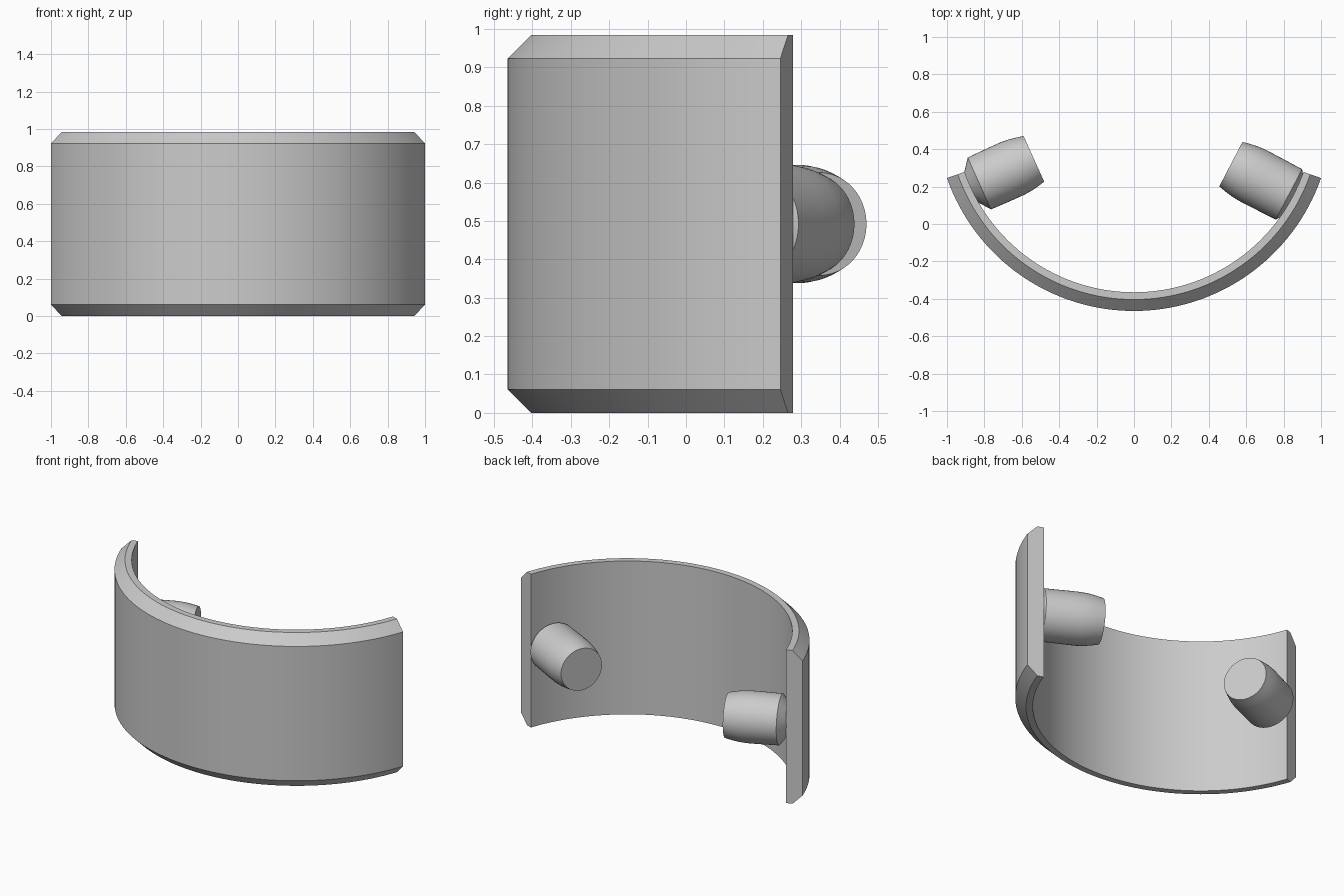
import bpy, bmesh, math
from mathutils import Matrix, Vector

cube = bpy.data.objects.get("Cube")
if cube:
    bpy.data.objects.remove(cube, do_unlink=True)

# Single grey material
grey = bpy.data.materials.new("plain grey")
grey.use_nodes = True
colour = (0.6, 0.6, 0.6, 1)
grey.diffuse_color = colour
grey.node_tree.nodes["Principled BSDF"].inputs["Base Color"].default_value = colour


def lathe(name, profile, start, sweep, steps, matrix):
    """Revolve a closed (radius, height) profile about local z."""
    bm = bmesh.new()
    full = sweep >= 2 * math.pi
    rows = []
    for i in range(steps if full else steps + 1):
        a = start + sweep * i / steps
        rows.append([bm.verts.new((r * math.cos(a), r * math.sin(a), h)) for r, h in profile])
    n = len(profile)
    for i in range(steps):
        a, b = rows[i], rows[(i + 1) % len(rows)]
        for j in range(n - 1 if full else n):
            k = (j + 1) % n
            bm.faces.new((a[j], b[j], b[k], a[k]))
    # Close the ends: discs for a full turn, section faces for a partial one
    if full:
        bm.faces.new([row[0] for row in rows])
        bm.faces.new([row[-1] for row in rows])
    else:
        bm.faces.new(rows[0])
        bm.faces.new(rows[-1])
    bmesh.ops.recalc_face_normals(bm, faces=bm.faces[:])
    bm.transform(matrix)
    mesh = bpy.data.meshes.new(name)
    bm.to_mesh(mesh)
    bm.free()
    mesh.materials.append(grey)
    obj = bpy.data.objects.new(name, mesh)
    bpy.context.collection.objects.link(obj)
    bpy.ops.object.select_all(action="DESELECT")
    obj.select_set(True)
    bpy.context.view_layer.objects.active = obj
    bpy.ops.object.shade_smooth_by_angle(angle=math.radians(25))
    return obj


# Curved band with chamfered outer rims
height, chamfer = 0.984, 0.061
outer, inner = 1.059, 0.959
half = math.radians(70.8)
band = [(inner, 0), (outer - chamfer, 0), (outer, chamfer),
        (outer, height - chamfer), (outer - chamfer, height), (inner, height)]
lathe("curved_band", band, -math.pi / 2 - half, 2 * half, 64,
      Matrix.Translation((0, 0.594, 0)))


# Barrel-shaped pegs on the inside, pointing inward
def peg(name, tip, outward, rim):
    profile = [(0.134, 0), (0.143, 0.04), (0.15, 0.08), (0.154, 0.125),
               (0.154, 0.2), (0.152, rim), (0.06, rim + 0.07)]
    turn = Vector(outward).to_track_quat("Z", "Y").to_matrix().to_4x4()
    lathe(name, profile, 0, 2 * math.pi, 48, Matrix.Translation(tip) @ turn)


peg("left_peg", (0.518, 0.32, height / 2), (0.887, -0.462, 0), 0.35)
peg("right_peg", (-0.535, 0.348, height / 2), (-0.912, -0.41, 0), 0.32)
